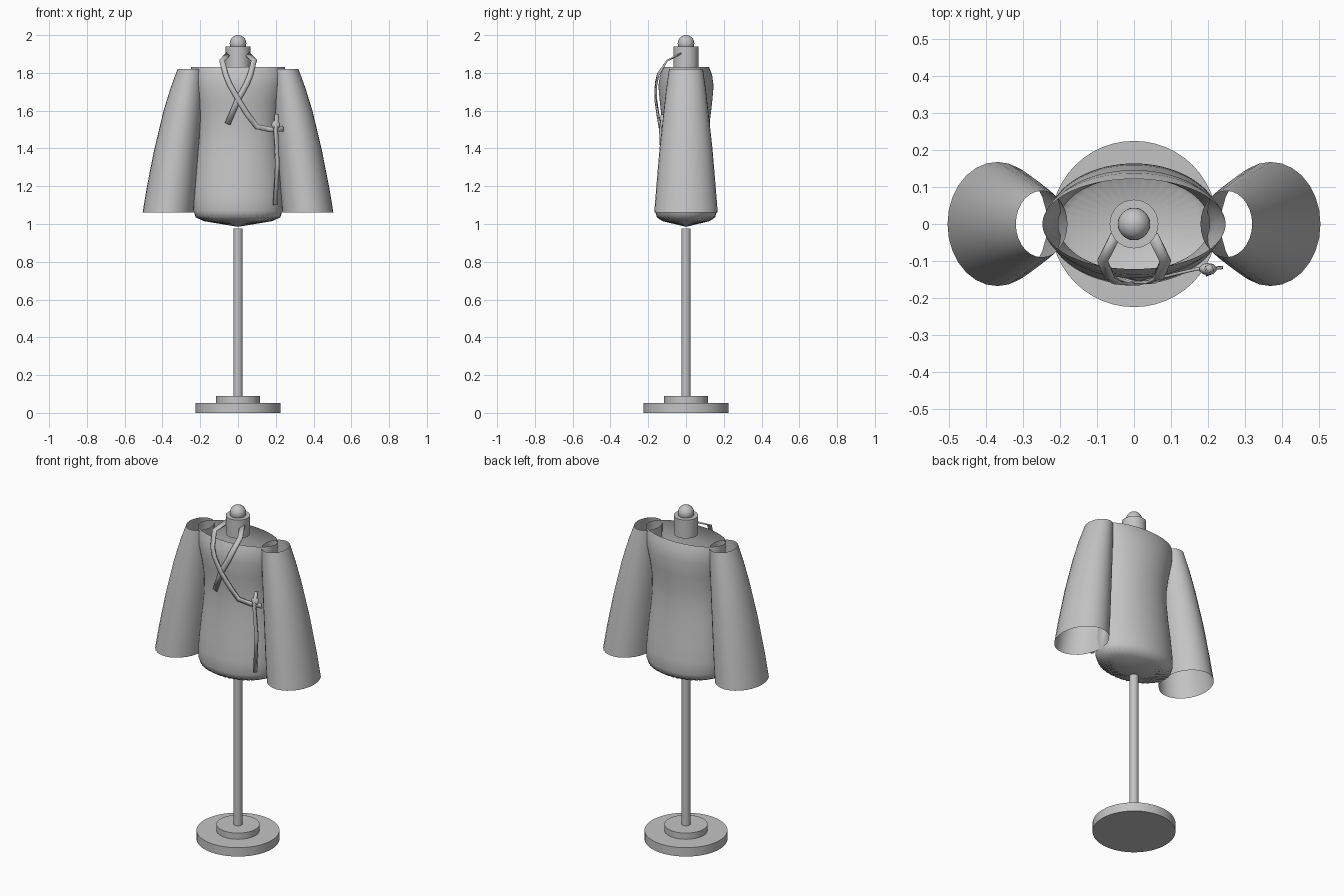
import bpy, bmesh, math
from mathutils import Vector

cube = bpy.data.objects.get("Cube")
if cube:
    bpy.data.objects.remove(cube, do_unlink=True)

grey = bpy.data.materials.new("plain grey")
grey.use_nodes = True
COLOUR = (0.55, 0.55, 0.55, 1)
grey.diffuse_color = COLOUR
grey.node_tree.nodes["Principled BSDF"].inputs["Base Color"].default_value = COLOUR


def finish(obj, name, angle=35):
    obj.name = name
    obj.data.materials.append(grey)
    bpy.ops.object.select_all(action='DESELECT')
    obj.select_set(True)
    bpy.context.view_layer.objects.active = obj
    bpy.ops.object.shade_smooth_by_angle(angle=math.radians(angle))
    return obj


def from_bmesh(bm, name, angle=35):
    mesh = bpy.data.meshes.new(name)
    bm.to_mesh(mesh)
    bm.free()
    obj = bpy.data.objects.new(name, mesh)
    bpy.context.collection.objects.link(obj)
    return finish(obj, name, angle)


def cylinder(name, radius, z0, z1, sides=32):
    bpy.ops.mesh.primitive_cylinder_add(vertices=sides, radius=radius, depth=z1 - z0,
                                        location=(0, 0, (z0 + z1) / 2))
    return finish(bpy.context.object, name)


def loft(name, sections, sides, tip=None, pleat_below=None):
    """Open shell through ellipses (z, centre x, radius x, radius y), top to bottom."""
    bm = bmesh.new()
    rings = []
    for z, cx, rx, ry in sections:
        ring = []
        for i in range(sides):
            a = math.tau * i / sides
            fold = 0.005 if pleat_below and z < pleat_below and i % 2 else 0
            ring.append(bm.verts.new((cx + rx * math.cos(a), ry * math.sin(a), z + fold)))
        rings.append(ring)
    for top, low in zip(rings, rings[1:]):
        for i in range(sides):
            j = (i + 1) % sides
            bm.faces.new((top[i], low[i], low[j], top[j]))
    if tip is not None:
        end = bm.verts.new((0, 0, tip))
        for i in range(sides):
            bm.faces.new((rings[-1][i], end, rings[-1][(i + 1) % sides]))
    return from_bmesh(bm, name, 60)


def ribbon(name, points, width, thickness=0.008):
    """Flat strap along a path, facing forwards on the chest and upwards by the neck."""
    pts = [Vector(p) for p in points]
    bm = bmesh.new()
    pairs = []
    for i, p in enumerate(pts):
        along = pts[min(i + 1, len(pts) - 1)] - pts[max(i - 1, 0)]
        facing = Vector((0, -0.7, 0.7)) if p.z > 1.8 else Vector((p.x * 2, -1, 0))
        side = along.cross(facing).normalized() * width / 2
        pairs.append((bm.verts.new(p - side), bm.verts.new(p + side)))
    for a, b in zip(pairs, pairs[1:]):
        bm.faces.new((a[0], a[1], b[1], b[0]))
    obj = from_bmesh(bm, name)
    solid = obj.modifiers.new("thickness", 'SOLIDIFY')
    solid.thickness = thickness
    solid.offset = 0
    return obj


# Stand
cylinder("stand_base", 0.225, 0, 0.053, 48)
cylinder("stand_step", 0.117, 0.053, 0.09, 40)
cylinder("stand_pole", 0.024, 0.09, 0.975, 20)

# Neck and ball finial
cylinder("neck", 0.066, 1.83, 1.94)
bpy.ops.mesh.primitive_uv_sphere_add(segments=24, ring_count=16, radius=0.044,
                                     location=(0, 0, 1.956))
finish(bpy.context.object, "finial")

# Torso shell, open at the shoulders and pleated underneath
loft("torso", [
    (1.83, 0, 0.248, 0.122), (1.79, 0, 0.246, 0.138), (1.73, 0, 0.238, 0.146),
    (1.64, 0, 0.217, 0.138), (1.55, 0, 0.205, 0.127), (1.46, 0, 0.206, 0.126),
    (1.36, 0, 0.215, 0.134), (1.24, 0, 0.229, 0.148), (1.14, 0, 0.236, 0.160),
    (1.07, 0, 0.236, 0.164), (1.035, 0, 0.224, 0.154), (1.015, 0, 0.18, 0.124),
], 80, tip=0.985, pleat_below=1.05)

# Wide open sleeves
for side, label in ((1, "left"), (-1, "right")):
    loft(label + "_sleeve", [
        (1.82, side * 0.25, 0.07, 0.09), (1.72, side * 0.271, 0.086, 0.104),
        (1.6, side * 0.293, 0.101, 0.118), (1.4, side * 0.325, 0.117, 0.14),
        (1.2, side * 0.352, 0.13, 0.157), (1.06, side * 0.37, 0.135, 0.168),
    ], 28)

# Crossed chest straps
shoulder = [(0.05, -0.03, 1.9), (0.085, -0.1, 1.865), (0.065, -0.148, 1.79)]
ribbon("left_strap", shoulder + [(0.045, -0.158, 1.74), (0, -0.158, 1.66),
                                 (-0.055, -0.14, 1.53)], 0.03)
ribbon("right_strap", [(-x, y, z) for x, y, z in shoulder] +
       [(-0.045, -0.16, 1.74), (0, -0.163, 1.66), (0.05, -0.15, 1.58),
        (0.1, -0.138, 1.515), (0.17, -0.122, 1.5), (0.24, -0.118, 1.505)], 0.028)

# Knot and hanging scabbard
bpy.ops.mesh.primitive_uv_sphere_add(segments=10, ring_count=6, radius=0.024,
                                     location=(0.2, -0.122, 1.525))
knot = bpy.context.object
knot.scale = (1, 0.7, 1)
finish(knot, "knot")
ribbon("scabbard", [(0.205, -0.12, 1.58), (0.2, -0.13, 1.5), (0.208, -0.122, 1.32),
                    (0.197, -0.118, 1.1)], 0.018, 0.02)
